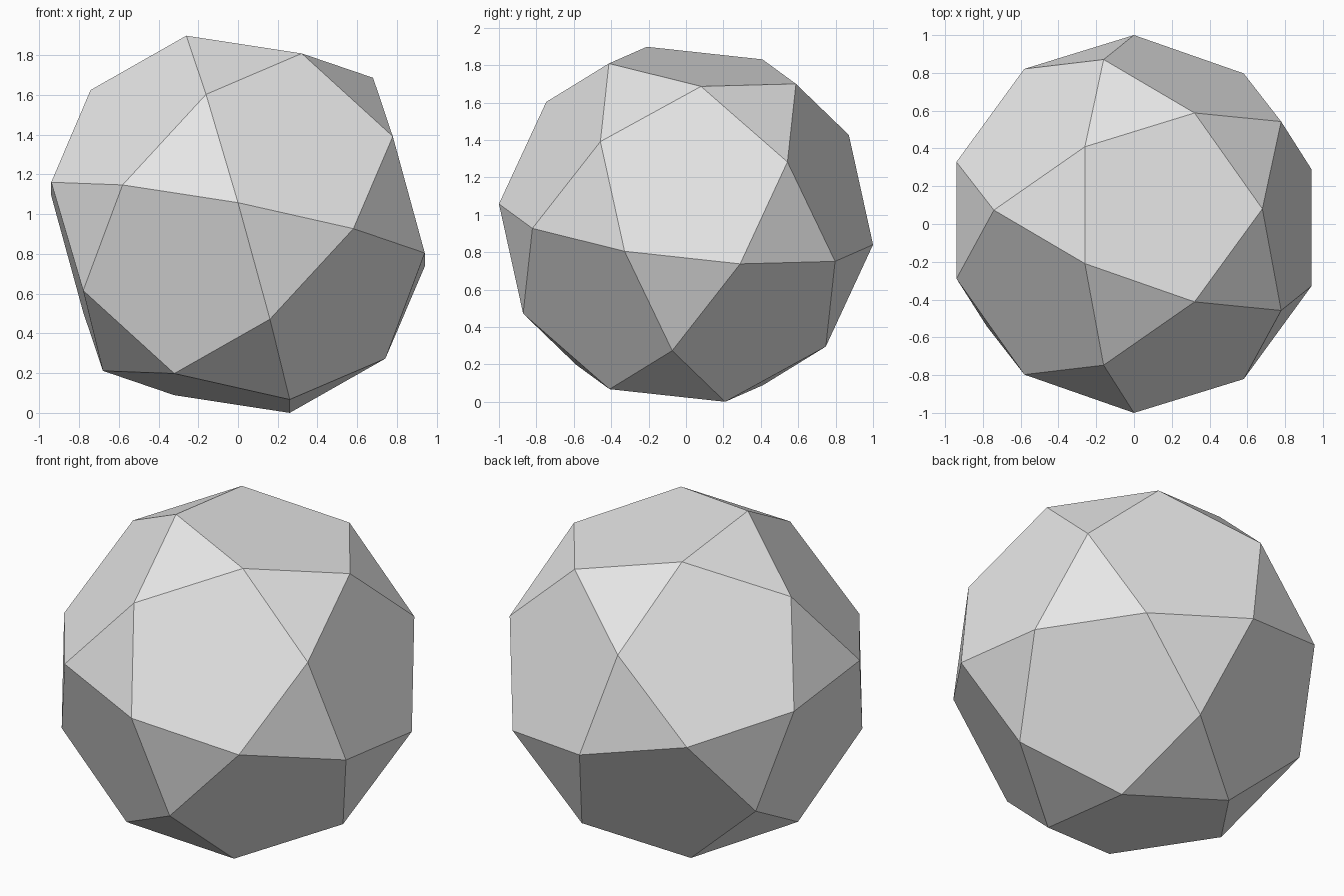
import bpy, bmesh
from math import radians, sqrt, atan
from mathutils import Matrix, Vector

cube = bpy.data.objects.get("Cube")
if cube:
    bpy.data.objects.remove(cube, do_unlink=True)

PHI = (1 + sqrt(5)) / 2
RADIUS = 1.006

# Plain grey surface
grey = bpy.data.materials.new("plain_grey")
grey.use_nodes = True
colour = (0.8, 0.8, 0.8, 1)
grey.diffuse_color = colour
grey.node_tree.nodes["Principled BSDF"].inputs["Base Color"].default_value = colour

# Corner points: six on the axes, the rest from three golden boxes
signs = (-1, 1)
points = []
for shift in range(3):
    def turned(x, y, z):
        p = (x, y, z)
        return Vector(p[shift:] + p[:shift])
    points += [turned(s, 0, 0) for s in signs]
    points += [turned(a / (2 * PHI), b / 2, c * PHI / 2)
               for a in signs for b in signs for c in signs]

# Tilted axes of the solid
tilt = Matrix.Rotation(atan(0.109), 3, 'X')
up = Vector((0, 0.109, 1)).normalized()
axis_a = Vector((0, -1, 0.109)).normalized()
axis_b = Matrix.Rotation(radians(47.5), 3, axis_a) @ Vector((1, 0, 0))
if axis_b.z < 0:
    axis_b = Matrix.Rotation(radians(-47.5), 3, axis_a) @ Vector((1, 0, 0))
axis_c = axis_a.cross(axis_b)
frame = Matrix((axis_a, axis_b, axis_c)).transposed()

# Wrap the points, then merge flat triangles into pentagons
bm = bmesh.new()
for p in points:
    bm.verts.new(frame @ p * RADIUS)
bmesh.ops.convex_hull(bm, input=bm.verts)
bmesh.ops.dissolve_limit(bm, angle_limit=radians(2), verts=bm.verts, edges=bm.edges)
bmesh.ops.recalc_face_normals(bm, faces=bm.faces)
lowest = min(v.co.z for v in bm.verts)
bmesh.ops.translate(bm, verts=bm.verts, vec=(0, 0, -lowest))

mesh = bpy.data.meshes.new("faceted_ball")
bm.to_mesh(mesh)
bm.free()
mesh.materials.append(grey)
ball = bpy.data.objects.new("faceted_ball", mesh)
bpy.context.collection.objects.link(ball)
